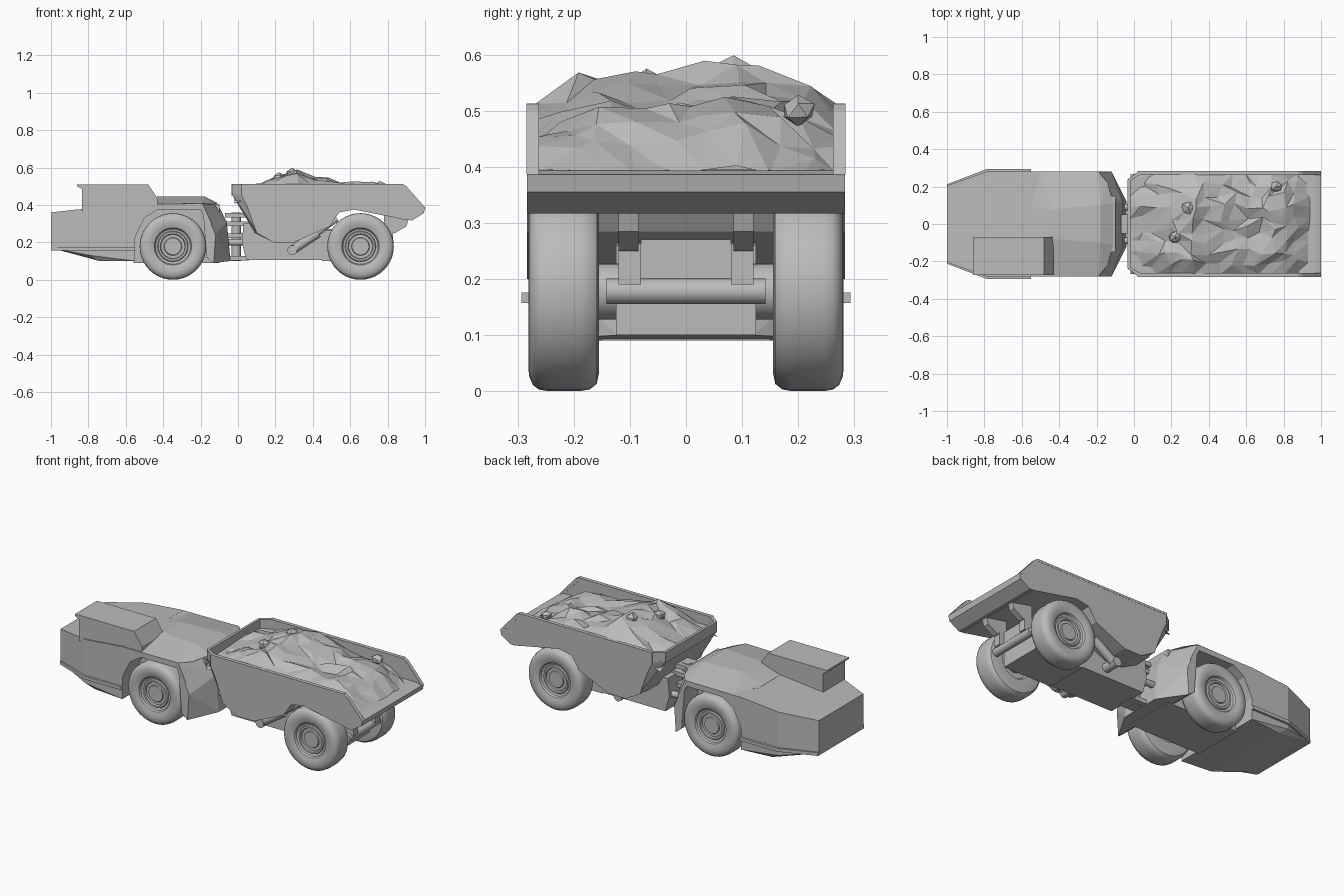
import bpy, bmesh, math, random
from mathutils import Vector

cube = bpy.data.objects.get("Cube")
if cube:
    bpy.data.objects.remove(cube, do_unlink=True)

grey = bpy.data.materials.new("plain_grey")
grey.use_nodes = True
COLOUR = (0.5, 0.5, 0.5, 1)
grey.diffuse_color = COLOUR
grey.node_tree.nodes["Principled BSDF"].inputs["Base Color"].default_value = COLOUR


def finish(name, bm, smooth=False):
    bmesh.ops.recalc_face_normals(bm, faces=bm.faces)
    me = bpy.data.meshes.new(name)
    bm.to_mesh(me)
    bm.free()
    me.materials.append(grey)
    ob = bpy.data.objects.new(name, me)
    bpy.context.collection.objects.link(ob)
    if smooth:
        bpy.ops.object.select_all(action='DESELECT')
        ob.select_set(True)
        bpy.context.view_layer.objects.active = ob
        bpy.ops.object.shade_smooth_by_angle(angle=math.radians(35))
    return ob


def hull(name, pts, sym=True):
    """Convex block around points, mirrored across y when sym."""
    bm = bmesh.new()
    for x, y, z in pts:
        bm.verts.new((x, y, z))
        if sym:
            bm.verts.new((x, -y, z))
    res = bmesh.ops.convex_hull(bm, input=bm.verts)
    loose = [v for v in bm.verts if not v.link_faces]
    bmesh.ops.delete(bm, geom=loose, context='VERTS')
    bmesh.ops.dissolve_limit(bm, angle_limit=0.02, verts=bm.verts, edges=bm.edges)
    return finish(name, bm)


def box(name, x, y, z):
    return hull(name, [(a, b, c) for a in x for b in y for c in z], False)


def prism(name, outline, y0, y1):
    """Side outline in x, z pulled from y0 to y1."""
    bm = bmesh.new()
    face = bm.faces.new([bm.verts.new((x, y0, z)) for x, z in outline])
    ext = bmesh.ops.extrude_face_region(bm, geom=[face])["geom"]
    for v in ext:
        if isinstance(v, bmesh.types.BMVert):
            v.co.y = y1
    return finish(name, bm)


def rod(name, a, b, r):
    a, b = Vector(a), Vector(b)
    bm = bmesh.new()
    bmesh.ops.create_cone(bm, cap_ends=True, segments=20, radius1=r, radius2=r,
                          depth=(b - a).length)
    ob = finish(name, bm, True)
    ob.location = (a + b) / 2
    ob.rotation_euler = (b - a).to_track_quat('Z', 'Y').to_euler()


def wheel(name, x, side):
    """Tyre and hub turned around the axle."""
    profile = [(0, .262), (.045, .262), (.048, .256), (.064, .256), (.068, .265),
               (.078, .265), (.082, .258), (.094, .262), (.1, .272), (.125, .281),
               (.15, .28), (.167, .273), (.175, .262), (.178, .245), (.178, .19),
               (.175, .172), (.165, .159), (.145, .155), (.09, .157), (.08, .175), (0, .175)]
    bm = bmesh.new()
    vs = [bm.verts.new((r, side * y, 0)) for r, y in profile]
    es = [bm.edges.new(p) for p in zip(vs, vs[1:])]
    bmesh.ops.spin(bm, geom=vs + es, cent=(0, 0, 0), axis=(0, 1, 0),
                   angle=math.tau, steps=40, use_merge=True)
    bmesh.ops.remove_doubles(bm, verts=bm.verts, dist=0.0005)
    ob = finish(name, bm, True)
    ob.location = (x, 0, .178)


SIDES = (("left", 1), ("right", -1))

# Tractor unit: nose, core, hood and cab
hull("nose_body", [(-1, .205, .17), (-1, .205, .36), (-.79, .28, .13), (-.79, .28, .383),
                   (-.74, .26, .1), (-.55, .28, .1), (-.55, .28, .405)])
hull("bumper_strip", [(x, y, z) for x, y in ((-1, .212), (-.79, .293), (-.55, .293))
                      for z in (.157, .176)])
box("tractor_core", (-.56, -.1), (-.15, .15), (.09, .405))
hull("hood", [(-.56, .08, .403), (-.43, .08, .445), (-.18, .1, .445), (-.11, .11, .41),
              (-.5, .28, .403), (-.19, .28, .408), (-.14, .22, .403)])
prism("cab", [(-.86, .51), (-.48, .51), (-.43, .435), (-.43, .39), (-.835, .36),
              (-.835, .485), (-.86, .5)], -.272, -.07)
hull("rear_fender_block", [(-.19, .28, .405), (-.12, .28, .24), (-.13, .28, .09),
                           (-.168, .28, .2), (-.168, .28, .12), (-.11, .12, .407),
                           (-.06, .12, .31), (-.04, .12, .1)])
# Framed grille opening on the nose
for z in (.19, .345):
    box("grille_rail", (-1, -.992), (-.2, .2), (z - .008, z + .008))
for label, s in SIDES:
    box(label + "_grille_post", (-1, -.992), (s * .185, s * .204), (.182, .353))
    prism(label + "_front_arch", [(-.56, .2), (-.54, .25), (-.5, .33), (-.43, .375),
                                  (-.2, .375), (-.165, .3), (-.14, .3), (-.19, .407),
                                  (-.56, .404)], s * .14, s * .28)

# Articulated hitch
for z in (.115, .235, .3, .345):
    box("hitch_plate", (-.07, .06), (-.05, .05), (z - .012, z + .012))
rod("hitch_pin", (-.01, 0, .1), (-.01, 0, .36), .026)
for label, s in SIDES:
    rod(label + "_steering_cylinder", (-.09, s * .09, .2), (.06, s * .09, .2), .018)

# Rear chassis
hull("chassis", [(.045, .125, .105), (.02, .125, .2), (.03, .125, .3), (.1, .125, .3),
                 (.48, .125, .105), (.48, .125, .26)])
box("rear_frame", (.45, .76), (-.125, .125), (.1, .2))
box("rear_cross_member", (.45, .8), (-.08, .08), (.2, .27))
rod("rear_axle_tube", (.8, -.142, .178), (.8, .142, .178), .023)
for label, s in SIDES:
    box(label + "_frame_rail", (.45, .83), (s * .08, s * .12), (.19, .262))
    prism(label + "_tipping_bracket", [(.78, .25), (.84, .25), (.9, .285), (.92, .345),
                                       (.78, .345)], s * .085, s * .12)
    rod(label + "_lift_cylinder", (.29, s * .19, .158), (.43, s * .19, .25), .024)
    rod(label + "_lift_piston", (.4, s * .19, .23), (.53, s * .19, .325), .014)
    rod(label + "_lift_pivot", (.29, s * .11, .158), (.29, s * .215, .158), .026)
    for x, tag in ((-.348, "front"), (.655, "rear")):
        wheel(f"{label}_{tag}_wheel", x, s)
        rod(f"{label}_{tag}_axle", (x, s * .08, .178), (x, s * .2, .178), .05)

# Dump bed: belly, side walls, sloped front, rim and tail lip
under = [(.91, .318), (.62, .375), (.54, .36), (.49, .285), (.3, .2), (.19, .2), (.1, .25)]
prism("bed_belly", under + [(.04, .39), (.95, .39)], -.27, .27)
for label, s in SIDES:
    prism(label + "_bed_wall", [(.02, .51), (.88, .51), (1, .385), (.99, .355)] + under
          + [(.05, .39), (.02, .45)], s * .267, s * .283)
    hull(label + "_bed_corner_rim", [(x, s * y, z) for z in (.45, .512) for x, y in
                                     ((-.035, .235), (-.02, .23), (.025, .283), (.04, .268))],
         False)
    box(label + "_top_rail", (.02, .88), (s * .262, s * .284), (.5, .513))
    hull(label + "_tail_flare", [(x, s * y, z) for y in (.262, .284) for x, z in
                                 ((.88, .512), (.9, .5), (1, .386), (.98, .386), (.87, .5))],
         False)
box("bed_front_rim", (-.035, -.02), (-.237, .237), (.45, .512))
hull("bed_front_slope", [(-.035, .237, .46), (.025, .283, .455), (.05, .283, .39),
                         (.015, .237, .38), (.1, .28, .26), (.09, .22, .25),
                         (.19, .27, .2), (.2, .27, .45)])
prism("tail_lip", [(.88, .395), (.97, .393), (1, .386), (.993, .355), (.93, .317),
                   (.88, .323)], -.283, .283)


# Rock load: jittered faceted heap
def ramp(points, t):
    for (a, p), (b, q) in zip(points, points[1:]):
        if t <= b:
            return p + (q - p) * max(0, t - a) / (b - a)
    return points[-1][1]


along = [(-.02, .465), (.08, .5), (.2, .545), (.3, .575), (.42, .555), (.55, .515),
         (.68, .5), (.77, .52), (.85, .46), (.94, .39)]
across = [(-.27, -.06), (-.17, -.005), (0, 0), (.09, .012), (.2, -.02), (.27, -.06)]
random.seed(7)
NX, NY = 14, 9
bm = bmesh.new()
rows = []
for i in range(NX + 1):
    row = []
    for j in range(NY + 1):
        x, y = -.02 + .96 * i / NX, -.268 + .536 * j / NY
        edge = j in (0, NY) or i in (0, NX)
        if not edge:
            x += random.uniform(-.026, .026)
            y += random.uniform(-.022, .022)
        z = ramp(along, x) + ramp(across, y)
        z += 0 if edge else random.uniform(-.022, .014)
        row.append(bm.verts.new((x, y, max(z, .388))))
    rows.append(row)
for i in range(NX):
    for j in range(NY):
        a, b, c, d = rows[i][j], rows[i + 1][j], rows[i + 1][j + 1], rows[i][j + 1]
        for tri in (((a, b, c), (a, c, d)) if random.random() < .5 else ((a, b, d), (b, c, d))):
            bm.faces.new(tri)
finish("rock_load", bm)
# A few larger boulders on the heap
for x, y, z, r in ((.29, .085, .565, .04), (.22, -.07, .545, .035), (.76, .2, .5, .035)):
    bm = bmesh.new()
    bmesh.ops.create_icosphere(bm, subdivisions=1, radius=r)
    for v in bm.verts:
        v.co *= random.uniform(.8, 1.1)
        v.co.z *= .8
    finish("boulder", bm).location = (x, y, z)
